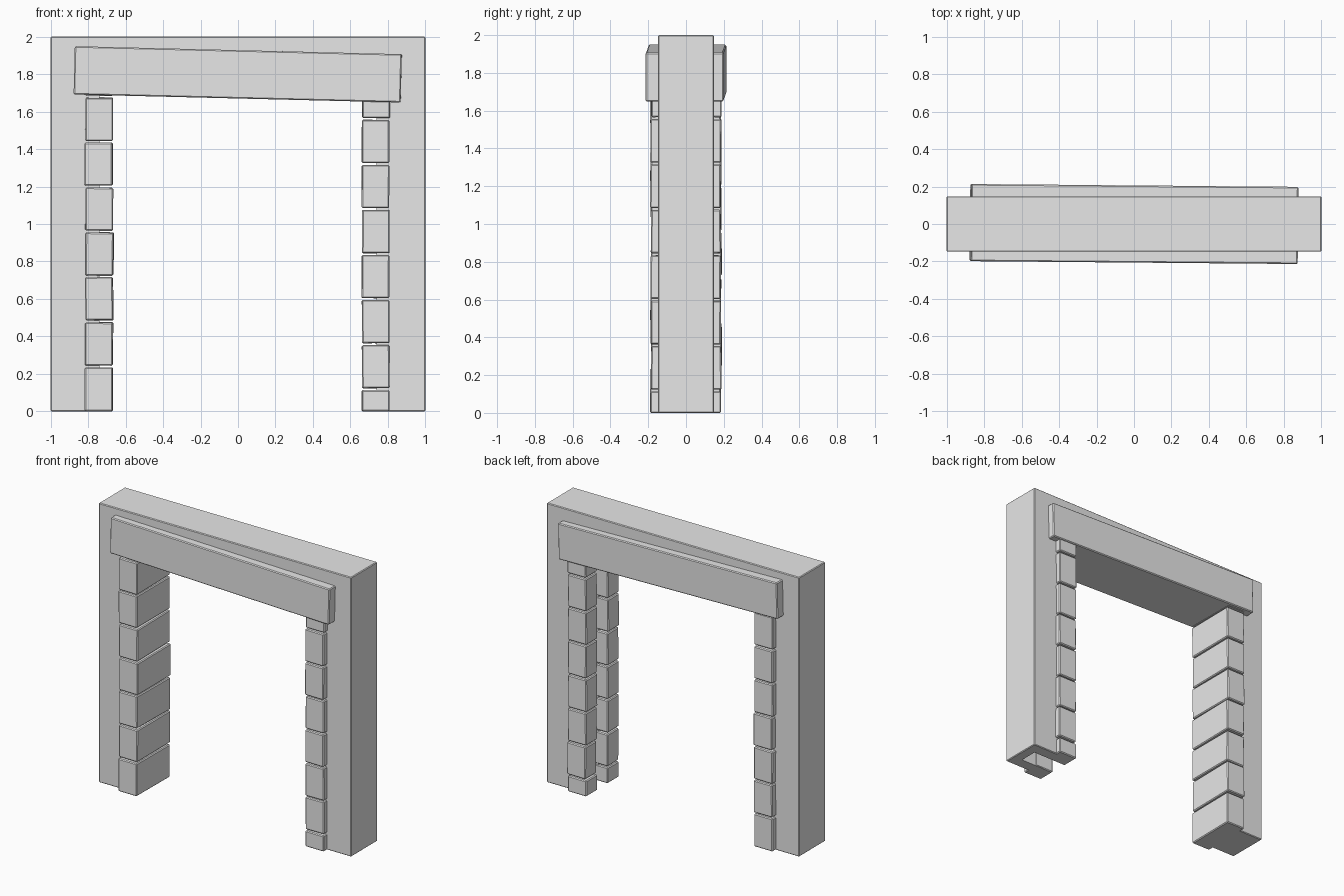
import bpy
import math
import random
from mathutils import Vector

random.seed(4)
if "Cube" in bpy.data.objects:
    bpy.data.objects.remove(bpy.data.objects["Cube"], do_unlink=True)

STONE = (0.8, 0.8, 0.8, 1.0)
stone_mat = bpy.data.materials.new("light grey stone")
stone_mat.use_nodes = True
stone_mat.diffuse_color = STONE
stone_mat.node_tree.nodes["Principled BSDF"].inputs["Base Color"].default_value = STONE


def block(name, low, high, bevel=0.005, tilt=(0, 0, 0)):
    """Box between two corners, slightly chamfered and tilted (degrees)."""
    low, high = Vector(low), Vector(high)
    bpy.ops.mesh.primitive_cube_add(size=1, location=(low + high) / 2)
    obj = bpy.context.object
    obj.name = name
    obj.scale = high - low
    bpy.ops.object.transform_apply(location=False, rotation=False, scale=True)
    obj.rotation_euler = [math.radians(a) for a in tilt]
    obj.data.materials.append(stone_mat)
    if bevel:
        mod = obj.modifiers.new("chamfer", "BEVEL")
        mod.width = bevel
        mod.segments = 1
    return obj


def cut(target, cutter):
    mod = target.modifiers.new("cut", "BOOLEAN")
    mod.operation = "DIFFERENCE"
    mod.solver = "EXACT"
    mod.object = cutter
    cutter.hide_render = True
    cutter.hide_set(True)


def stone_stack(name, x0, x1, y0, y1, seams):
    """Column of separate, slightly uneven stones between seam heights."""
    for i, (z0, z1) in enumerate(zip(seams, seams[1:])):
        dx, dy = (random.uniform(-0.003, 0.003) for _ in range(2))
        tilt = [random.uniform(-0.7, 0.7) for _ in range(3)]
        if i == 0:
            tilt = (0, 0, tilt[2])
        block(f"{name}_{i + 1}", (x0 + dx, y0 + dy, z0 + (0.005 if i else 0)),
              (x1 + dx, y1 + dy, z1 - 0.005), 0.006, tilt)


# Wall frame with the doorway and a door pocket cut into its left post
wall = block("wall_frame", (-1, -0.148, 0), (1, 0.148, 2))
cut(wall, block("doorway_cutter", (-0.74, -1, -1), (0.74, 1, 1.78), 0))
cut(wall, block("door_pocket_cutter", (0.7, -0.065, -1), (0.93, 0.065, 1.77), 0))

# Crooked beam across the doorway
block("lintel_beam", (-0.873, -0.206, 1.67), (0.873, 0.206, 1.928), 0.006,
      (0, 1.4, -0.5))

# Right jamb: full-depth stones
right_seams = [0.24 * i for i in range(8)] + [1.76]
stone_stack("right_jamb_stone", -0.815, -0.667, -0.187, 0.187, right_seams)

# Left jamb: paired front and back stones either side of the pocket
left_seams = [0] + [0.118 + 0.2405 * i for i in range(7)] + [1.75]
stone_stack("left_jamb_front_stone", 0.663, 0.81, -0.187, -0.06, left_seams)
stone_stack("left_jamb_back_stone", 0.663, 0.81, 0.06, 0.187, left_seams)
